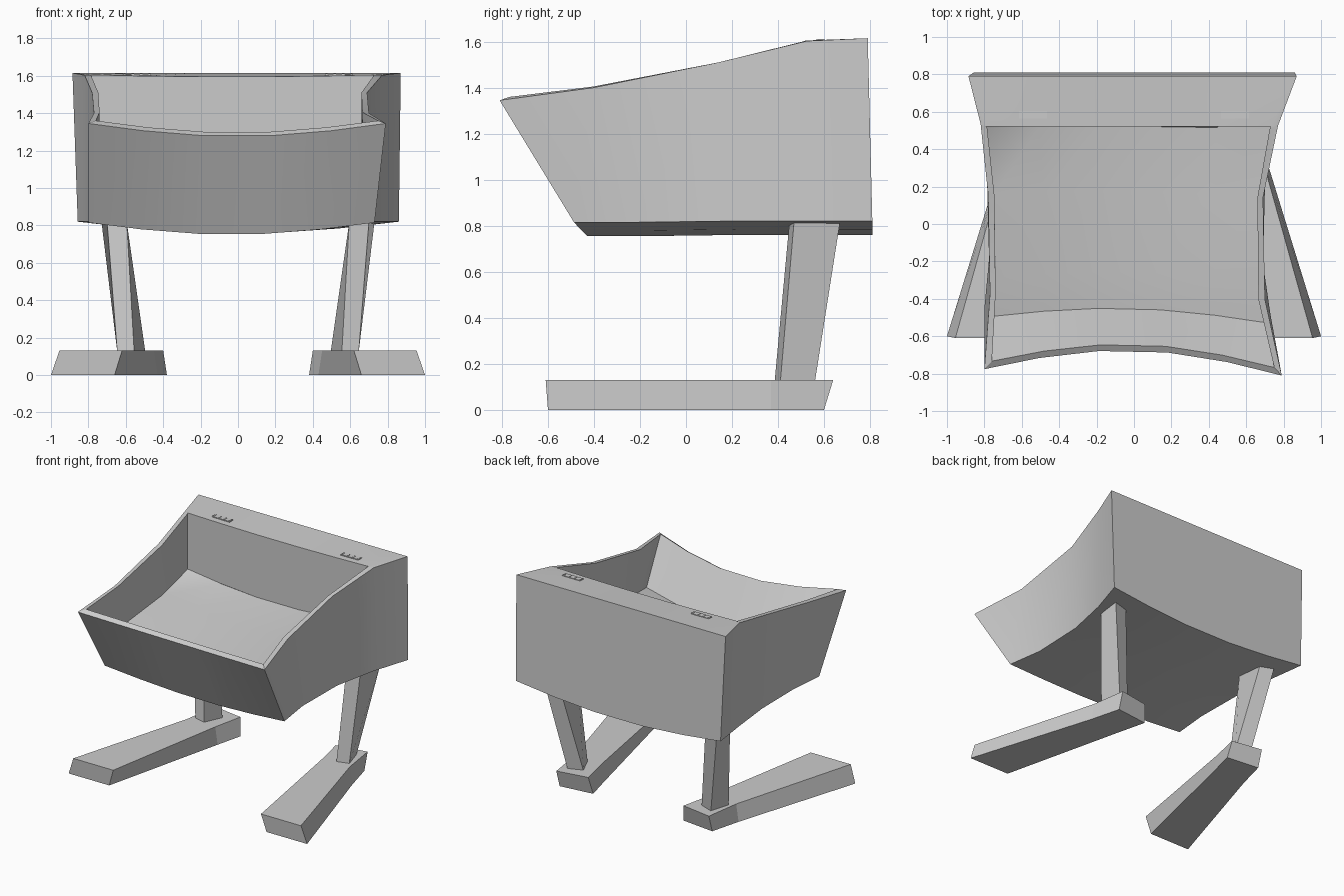
import bpy, bmesh
from math import radians

if "Cube" in bpy.data.objects:
    bpy.data.objects.remove(bpy.data.objects["Cube"])

U = (-1, -.63, -.23, .23, .63, 1)      # stations across the width
W = (1, .4, 0, 0, .4, 1)               # how far each station bows outward


def make_object(name, verts, faces):
    bm = bmesh.new()
    vs = [bm.verts.new(v) for v in verts]
    for f in faces:
        bm.faces.new([vs[i] for i in f])
    bmesh.ops.recalc_face_normals(bm, faces=bm.faces[:])
    mesh = bpy.data.meshes.new(name)
    bm.to_mesh(mesh)
    bm.free()
    ob = bpy.data.objects.new(name, mesh)
    bpy.context.collection.objects.link(ob)
    return ob


def smooth(ob):
    bpy.ops.object.select_all(action='DESELECT')
    ob.select_set(True)
    bpy.context.view_layer.objects.active = ob
    bpy.ops.object.shade_smooth_by_angle(angle=radians(25))


def layer(left, right, ys, zs, bow_y, bow_front, bow_back):
    """Curved 6 x 5 sheet of points, front row first."""
    pts = []
    for j in range(5):
        t = j / 4
        for u, w in zip(U, W):
            x = (left[j] + right[j]) / 2 + u * (right[j] - left[j]) / 2
            y = ys[j] + (1 - t) * (bow_y * (1 - w) - .017 * u)
            z = zs[j] - (bow_front * (1 - t) + bow_back * t) * (1 - w)
            pts.append((x, y, z))
    return pts


rim = ([i for i in range(6)] + [6 * j + 5 for j in range(1, 5)]
       + [24 + i for i in range(4, -1, -1)] + [6 * j for j in range(3, 0, -1)])
grid = [(6*j + i, 6*j + i + 1, 6*j + i + 7, 6*j + i + 6)
        for j in range(4) for i in range(5)]

# Tub: underside, outer rim, inner rim and sloping floor
bottom = layer((-.80, -.775, -.785, -.82, -.857), (.73, .69, .70, .77, .86),
               (-.47, -.2, .2, .53, .81), (.815, .815, .82, .82, .82), .045, .06, .06)
outer = layer((-.80, -.77, -.78, -.82, -.885), (.79, .70, .69, .77, .87),
              (-.793, -.39, .15, .53, .79), (1.345, 1.40, 1.51, 1.603, 1.615), .11, .065, 0)
inner = layer((-.76, -.74, -.747, -.785, -.79), (.75, .665, .66, .725, .73),
              (-.75, -.39, .15, .51, .52), (1.36, 1.405, 1.51, 1.60, 1.605), .10, .06, .01)
floor = layer((-.75, -.74, -.747, -.785, -.79), (.70, .665, .66, .725, .73),
              (-.51, -.3, .15, .51, .52), (1.06, 1.09, 1.13, 1.178, 1.18), .055, .06, .06)
sheets = [bottom, outer, inner, floor]
verts, faces = [], []
for s in sheets:
    verts += s
for k in range(3):
    for a, b in zip(rim, rim[1:] + rim[:1]):
        faces.append((30*k + a, 30*k + b, 30*k + 30 + b, 30*k + 30 + a))
faces += grid + [tuple(90 + i for i in f) for f in grid]
tub = make_object("tub", verts, faces)
bm = bmesh.new()
bm.from_mesh(tub.data)
bmesh.ops.delete(bm, geom=[v for v in bm.verts if not v.link_faces], context='VERTS')
bm.to_mesh(tub.data)
bm.free()
smooth(tub)


def prism(name, low, z0, high, z1, side):
    n = len(low)
    vs = [(side * x, y, z0) for x, y in low] + [(side * x, y, z1) for x, y in high]
    fs = [(i, (i + 1) % n, n + (i + 1) % n, n + i) for i in range(n)]
    fs += [tuple(range(n)), tuple(range(n, 2 * n))]
    return make_object(name, vs, fs)


for side, label in ((-1, "left"), (1, "right")):
    # Bent foot
    prism(label + "_foot",
          [(.66, -.60), (1.0, -.60), (.70, .37), (.64, .60), (.38, .57), (.43, .37)], 0,
          [(.62, -.61), (.955, -.61), (.68, .37), (.64, .64), (.40, .60), (.45, .37)], .13, side)
    # Twisted leg
    prism(label + "_leg",
          [(.555, .385), (.645, .41), (.60, .56), (.495, .52)], .12,
          [(.595, .45), (.70, .47), (.73, .67), (.62, .65)], .82, side)
    # Small vent plate with four bars on the rear shelf
    cx = side * .54
    plates = [("vent_plate", cx, .075, .02, 1.6085)]
    plates += [("vent_bar_%d" % i, cx + (i - 1.5) * .045, .006, .014, 1.611) for i in range(4)]
    for nm, x, hx, hy, top in plates:
        rect = [(x - hx, .585 - hy), (x + hx, .585 - hy), (x + hx, .585 + hy), (x - hx, .585 + hy)]
        prism(label + "_" + nm, rect, 1.60, rect, top, 1)
